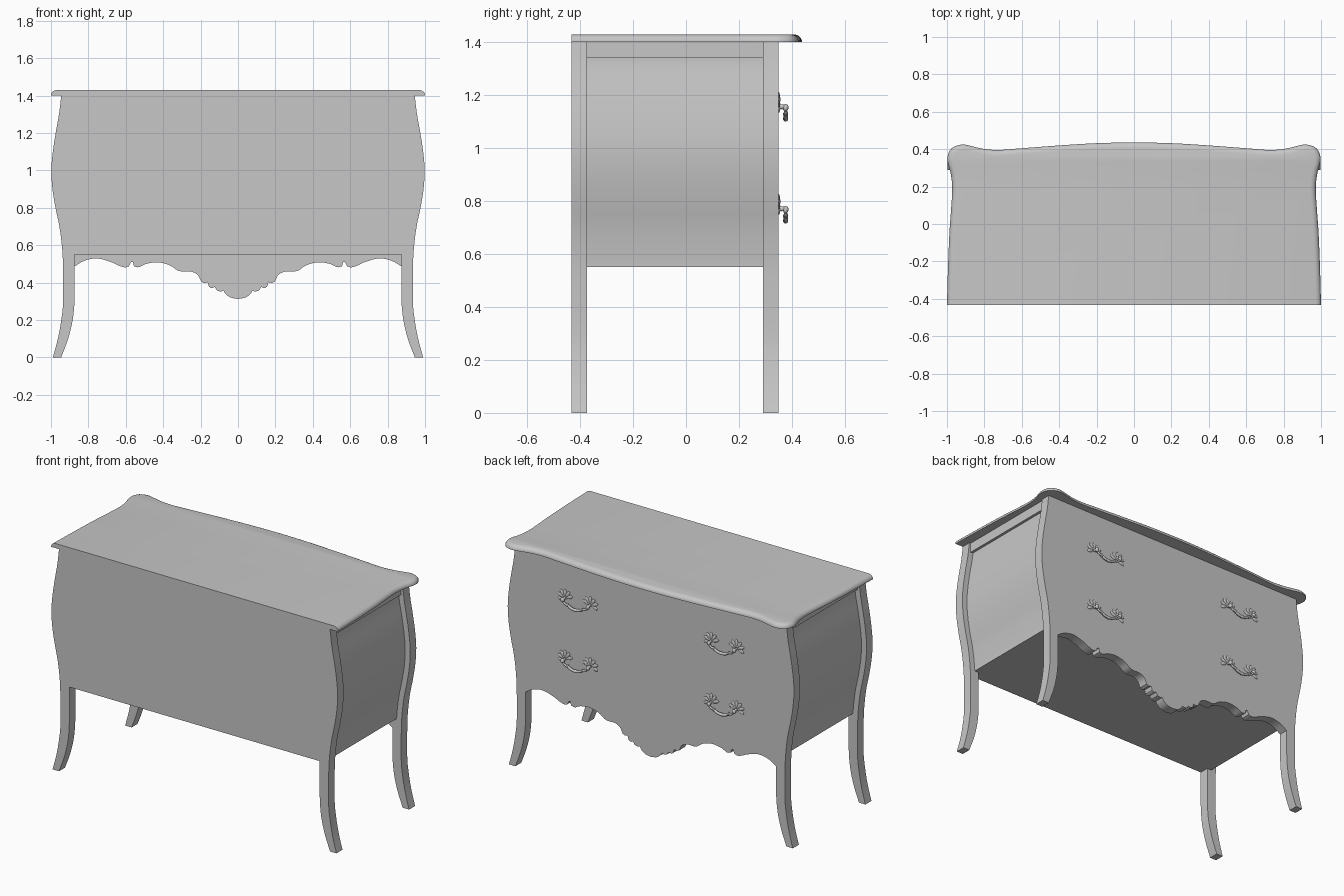
import bpy
import bmesh
import math
from mathutils import Vector, Matrix

if "Cube" in bpy.data.objects:
    bpy.data.objects.remove(bpy.data.objects["Cube"], do_unlink=True)


def make_material(name, value):
    material = bpy.data.materials.new(name)
    material.use_nodes = True
    colour = (value, value, value, 1)
    material.diffuse_color = colour
    material.node_tree.nodes["Principled BSDF"].inputs["Base Color"].default_value = colour
    return material


GREY = make_material("plain grey", 0.57)


def finish(name, bm, angle=30):
    """Turn a bmesh into a smooth-shaded object with sharp corners kept."""
    bmesh.ops.recalc_face_normals(bm, faces=bm.faces)
    mesh = bpy.data.meshes.new(name)
    bm.to_mesh(mesh)
    bm.free()
    mesh.materials.append(GREY)
    for polygon in mesh.polygons:
        polygon.use_smooth = True
    mesh.set_sharp_from_angle(angle=math.radians(angle))
    obj = bpy.data.objects.new(name, mesh)
    bpy.context.collection.objects.link(obj)
    return obj


def spline(points, steps=4):
    """Catmull-Rom curve through the given points."""
    pts = [Vector(p) for p in points]
    pts = [pts[0] * 2 - pts[1]] + pts + [pts[-1] * 2 - pts[-2]]
    result = []
    for a, b, c, d in zip(pts, pts[1:], pts[2:], pts[3:]):
        for i in range(steps):
            t = i / steps
            result.append(0.5 * (2 * b + (c - a) * t + (2 * a - 5 * b + 4 * c - d) * t * t
                                 + (3 * b - a - 3 * c + d) * t ** 3))
    return result + [pts[-2]]


def mirrored(half):
    """Close a right-hand outline with its mirror image."""
    return list(half) + [Vector((-p.x, p.y)) for p in reversed(half) if abs(p.x) > 1e-5]


def slab(name, outline, y_back, y_front):
    """Extrude an x-z outline along y."""
    bm = bmesh.new()
    face = bm.faces.new([bm.verts.new((p.x, y_back, p.y)) for p in outline])
    moved = bmesh.ops.extrude_face_region(bm, geom=[face])["geom"]
    bmesh.ops.translate(bm, vec=(0, y_front - y_back, 0),
                        verts=[v for v in moved if isinstance(v, bmesh.types.BMVert)])
    return finish(name, bm)


# Shared levels and depths
BACK, BACK_IN, FRONT_IN, FRONT = -0.433, -0.373, 0.29, 0.35
BOTTOM, RAIL, TOP = 0.55, 1.34, 1.4

# Bombe silhouette down to the splayed foot, and the inner leg back up
outer = spline([(0.945, TOP), (0.957, 1.3), (0.975, 1.2), (0.99, 1.1), (0.998, 1), (0.992, 0.9),
                (0.976, 0.8), (0.955, 0.7), (0.942, 0.6), (0.936, 0.5), (0.935, 0.3),
                (0.945, 0.2), (0.963, 0.1), (0.99, 0)])
inner_leg = spline([(0.945, 0), (0.908, 0.1), (0.884, 0.2), (0.874, 0.3), (0.873, 0.4)])

# Scalloped apron: arcs meeting at cusps, from the leg to the centre
apron_arcs = [
    [(0.873, 0.487), (0.82, 0.517), (0.754, 0.529), (0.68, 0.51), (0.636, 0.49), (0.605, 0.481), (0.583, 0.487)],
    [(0.572, 0.51), (0.562, 0.51)],
    [(0.556, 0.487), (0.53, 0.482), (0.49, 0.5), (0.428, 0.508), (0.364, 0.492), (0.325, 0.465)],
    [(0.3, 0.458), (0.25, 0.458), (0.215, 0.44), (0.197, 0.405)],
    [(0.18, 0.397), (0.163, 0.402)],
    [(0.155, 0.378), (0.14, 0.37), (0.125, 0.376)],
    [(0.112, 0.357), (0.09, 0.352), (0.078, 0.357)],
    [(0.068, 0.34), (0.04, 0.32), (0, 0.312)],
]
apron = [p for arc in apron_arcs for p in spline(arc)]

slab("front_panel_with_legs", mirrored(outer + inner_leg + apron), FRONT_IN, FRONT)
slab("back_panel_with_legs", mirrored(outer + inner_leg + [Vector((0.873, BOTTOM))]), BACK, BACK_IN)

# Carcass with curved side panels set in behind the posts
side = [Vector((p.x - 0.035, p.y)) for p in outer if BOTTOM < p.y < RAIL]
side = [Vector((side[0].x, RAIL))] + side + [Vector((side[-1].x, BOTTOM))]
slab("carcass", mirrored(side), BACK_IN, FRONT_IN)
slab("side_rails", mirrored([Vector((0.935, TOP)), Vector((0.935, RAIL))]), BACK_IN, FRONT_IN)

# Serpentine top with a rounded edge on the sides and front
top_half = spline([(1, BACK), (0.995, -0.25), (0.987, -0.05), (0.975, 0.12), (0.972, 0.2),
                   (0.98, 0.27), (0.994, 0.32), (0.997, 0.36), (0.975, 0.405), (0.92, 0.425),
                   (0.86, 0.414), (0.8, 0.401), (0.72, 0.396), (0.6, 0.405), (0.4, 0.42),
                   (0.2, 0.432), (0, 0.437)])
top_outline = mirrored(top_half)
bm = bmesh.new()
rings = []
for inset, z in [(0, TOP), (0, 1.407), (0.004, 1.416), (0.011, 1.423), (0.02, 1.427), (0.03, 1.429)]:
    ring = []
    last = len(top_outline) - 1
    for i, p in enumerate(top_outline):
        along = (top_outline[min(i + 1, last)] - top_outline[max(i - 1, 0)]).normalized()
        inward = Vector((-along.y, along.x))
        q = p + inward * inset
        if i in (0, last):
            q.y = BACK
        ring.append(bm.verts.new((q.x, q.y, z)))
    rings.append(ring)
for low, high in zip(rings, rings[1:]):
    for i in range(len(low)):
        j = (i + 1) % len(low)
        bm.faces.new((low[i], low[j], high[j], high[i]))
bm.faces.new(rings[0])
bm.faces.new(rings[-1])
finish("top_board", bm)


# Ornate drawer handles
def blob(bm, centre, size, turn=0):
    """Add a stretched ball, turned in the plane of the drawer front."""
    matrix = Matrix.Translation(centre) @ Matrix.Rotation(turn, 4, 'Y') @ Matrix.Diagonal((*size, 1))
    bmesh.ops.create_uvsphere(bm, u_segments=12, v_segments=8, radius=1, matrix=matrix)


def tube(bm, path, radius, sides=8):
    """Sweep a circle along a path, thicker in the middle."""
    rings = []
    for i, p in enumerate(path):
        along = (path[min(i + 1, len(path) - 1)] - path[max(i - 1, 0)]).normalized()
        across = along.cross(Vector((0, 1, 0))).normalized()
        up = across.cross(along)
        r = radius * (0.75 + 0.5 * math.sin(math.pi * i / (len(path) - 1)))
        rings.append([bm.verts.new(p + r * (across * math.cos(a) + up * math.sin(a)))
                      for a in (math.tau * k / sides for k in range(sides))])
    for low, high in zip(rings, rings[1:]):
        for k in range(sides):
            m = (k + 1) % sides
            bm.faces.new((low[k], low[m], high[m], high[k]))
    bm.faces.new(rings[0])
    bm.faces.new(rings[-1])


def handle(name, x, z):
    bm = bmesh.new()
    for s in (-1, 1):
        hub = Vector((x + s * 0.088, FRONT, z))
        # Leaf fan of the mounting plate
        for angle in (-70, -35, 0, 35, 70):
            turn = math.radians(angle)
            reach = 0.03
            blob(bm, hub + Vector((math.sin(turn), 0, math.cos(turn))) * reach,
                 (0.011, 0.006, 0.026), turn)
        blob(bm, hub + Vector((s * 0.03, 0, -0.008)), (0.022, 0.006, 0.011), 0.4 * s)
        # Post and knob that carry the bail
        blob(bm, hub + Vector((0, 0.012, 0)), (0.009, 0.018, 0.009))
        blob(bm, hub + Vector((0, 0.026, -0.003)), (0.012, 0.011, 0.014))
    # Swinging bail with a centre bead
    half = [(0.088, 0.026, 0), (0.075, 0.026, -0.022), (0.052, 0.026, -0.028), (0.03, 0.026, -0.04)]
    path = half + [(0, 0.026, -0.045)] + [(-a, b, c) for a, b, c in reversed(half)]
    tube(bm, [p + Vector((x, FRONT, z)) for p in spline(path)], 0.007)
    blob(bm, (x, FRONT + 0.026, z - 0.045), (0.016, 0.01, 0.01))
    for s in (-1, 1):
        blob(bm, (x + s * 0.052, FRONT + 0.026, z - 0.028), (0.007, 0.01, 0.011))
    finish(name, bm, 60)


for row, z in (("upper", 1.155), ("lower", 0.77)):
    for word, x in (("left", 0.51), ("right", -0.51)):
        handle(f"{row}_{word}_handle", x, z)
